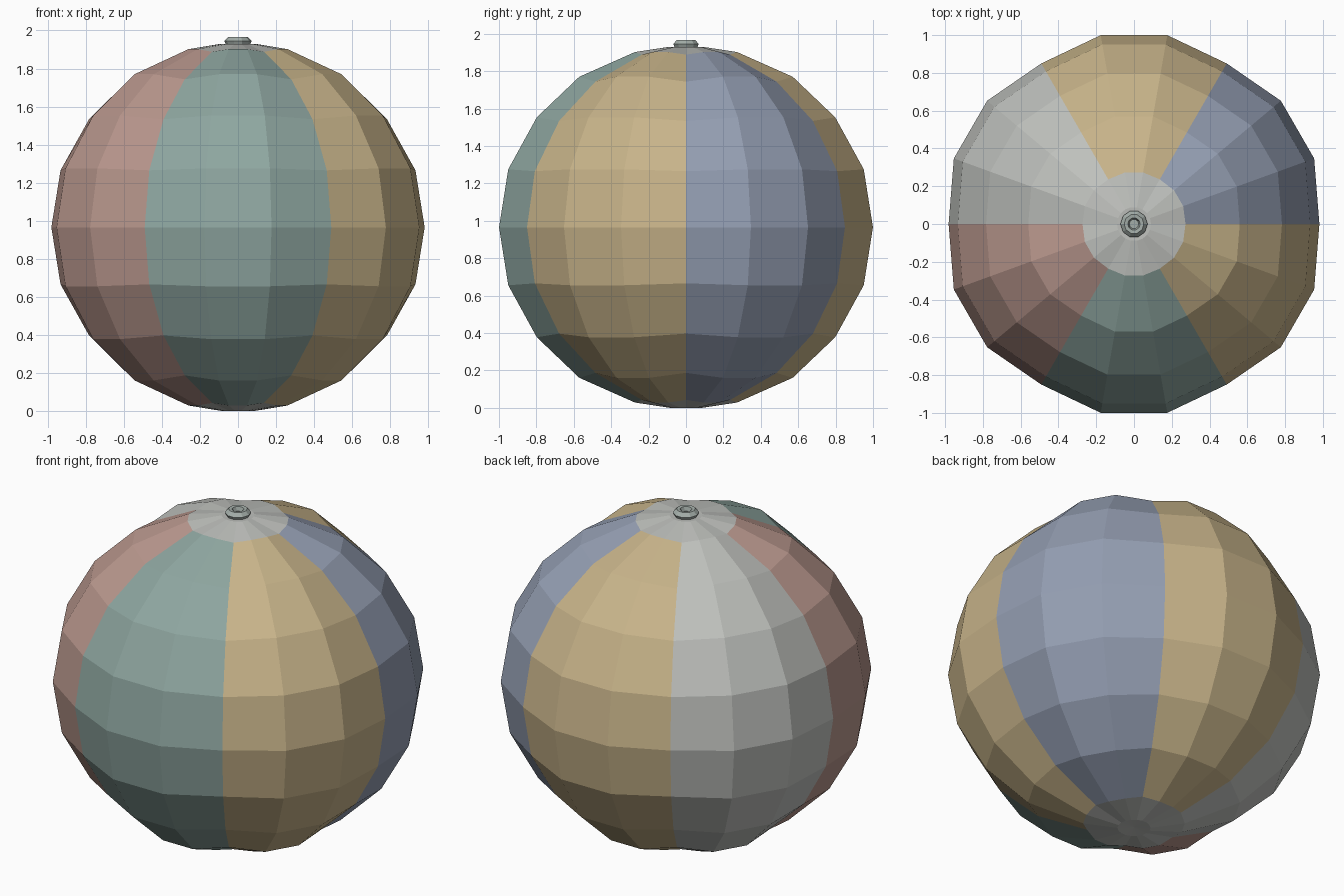
import bpy, bmesh, math

if "Cube" in bpy.data.objects:
    bpy.data.objects.remove(bpy.data.objects["Cube"])

def lin(c):
    c /= 255
    return c / 12.92 if c <= 0.04045 else ((c + 0.055) / 1.055) ** 2.4

def material(name, rgb):
    m = bpy.data.materials.new(name)
    m.diffuse_color = (*[lin(c) for c in rgb], 1)
    m.use_nodes = True
    m.node_tree.nodes["Principled BSDF"].inputs["Base Color"].default_value = m.diffuse_color
    return m

WHITE = material("white", (190, 192, 188))
BLUE = material("blue", (148, 158, 178))
YELLOW = material("yellow", (200, 180, 138))
RED = material("red", (186, 152, 142))
TEAL = material("teal", (143, 167, 161))
VALVE = material("valve_grey", (164, 174, 169))

def lathe(name, profile, sides, mats, scale=lambda i, j: 1.0, mat=lambda i, j: 0, zc=0.0):
    """Revolve (radius, height) rings about z; radius 0 becomes a pole."""
    bm = bmesh.new()
    rings = []
    for j, (r, z) in enumerate(profile):
        if r == 0:
            rings.append([bm.verts.new((0, 0, z + zc))] * sides)
            continue
        ring = []
        for i in range(sides):
            a = 2 * math.pi * i / sides
            s = scale(i, j)
            ring.append(bm.verts.new((r * s * math.cos(a), r * s * math.sin(a), z * s + zc)))
        rings.append(ring)
    for j in range(len(rings) - 1):
        lo, hi = rings[j], rings[j + 1]
        for i in range(sides):
            k = (i + 1) % sides
            loop = list(dict.fromkeys([lo[i], lo[k], hi[k], hi[i]]))
            bm.faces.new(loop).material_index = mat(i, j)
    bmesh.ops.recalc_face_normals(bm, faces=bm.faces)
    me = bpy.data.meshes.new(name)
    bm.to_mesh(me)
    bm.free()
    for m in mats:
        me.materials.append(m)
    ob = bpy.data.objects.new(name, me)
    bpy.context.collection.objects.link(ob)
    return ob

# Ball: six panels of three segments, seams slightly sunken, white end caps
half = [(0.965, 0.31), (0.81, 0.588), (0.579, 0.805), (0.277, 0.937), (0.09, 0.965), (0, 0.96)]
profile = [(r, -z) for r, z in reversed(half)] + [(1.015, 0)] + half
n = len(profile)

def seam(i, j):
    return 0.967 if i % 3 == 0 and 2 < j < n - 3 else (0.985 if i % 3 == 0 and j in (2, n - 3) else 1.0)

PANELS = [1, 2, 0, 3, 4, 2]

def panel(i, j):
    return 0 if j < 2 or j >= n - 3 else PANELS[i // 3]

lathe("ball", profile, 18, [WHITE, BLUE, YELLOW, RED, TEAL], seam, panel, 0.965)

# Inflation valve: small collar with a recessed hole
lathe("valve", [(0.06, 1.92), (0.072, 1.945), (0.052, 1.966), (0.033, 1.964), (0.025, 1.94), (0, 1.94)],
      10, [VALVE])
